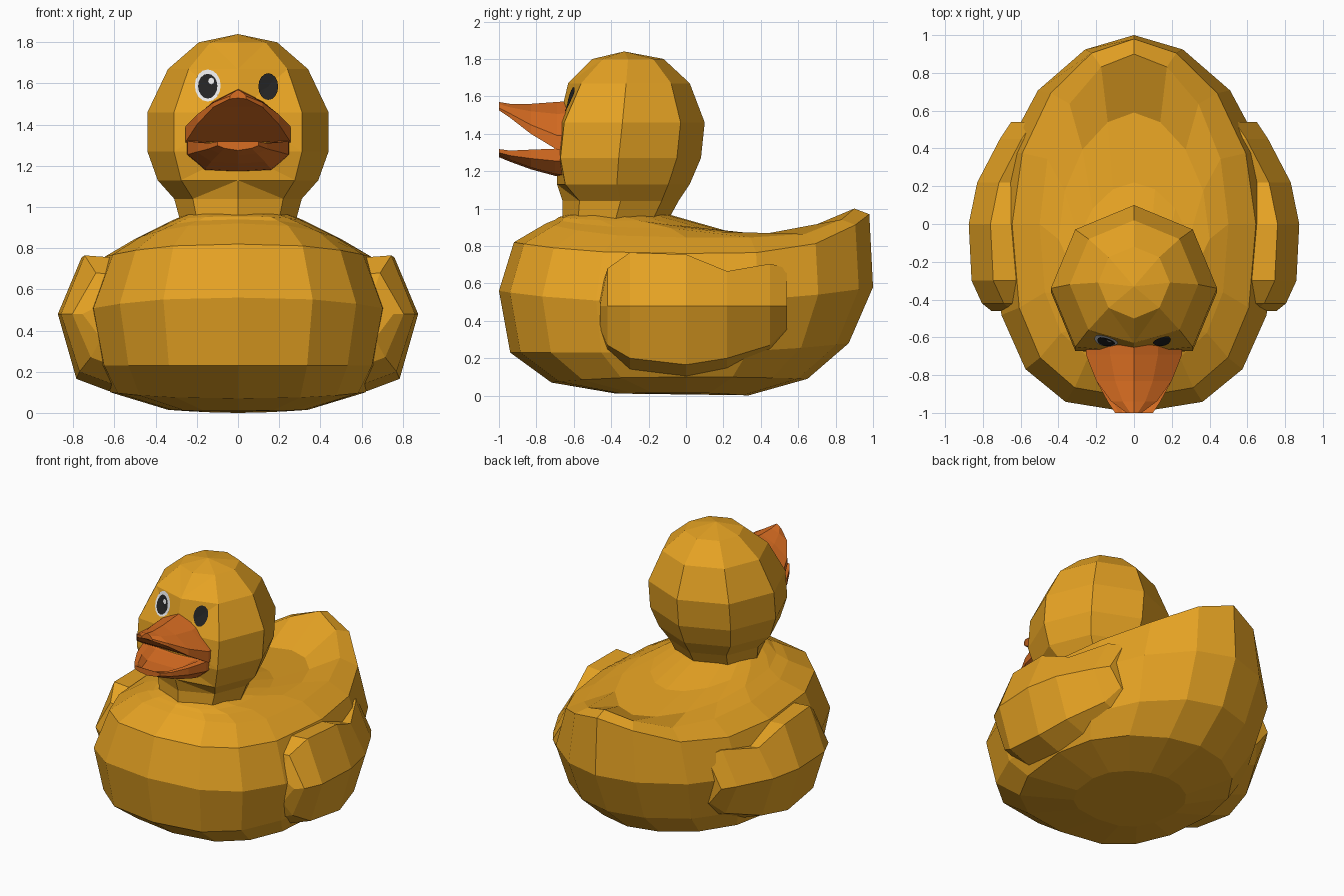
import bpy, bmesh, math
from mathutils import Vector
from mathutils.bvhtree import BVHTree

if "Cube" in bpy.data.objects:
    bpy.data.objects.remove(bpy.data.objects["Cube"])


def material(name, rgb):
    m = bpy.data.materials.new(name)
    m.diffuse_color = (*rgb, 1)
    m.use_nodes = True
    m.node_tree.nodes["Principled BSDF"].inputs["Base Color"].default_value = m.diffuse_color
    return m


YELLOW = material("warm yellow", (0.79, 0.365, 0.017))
ORANGE = material("bill orange", (0.70, 0.155, 0.016))
BLACK = material("eye black", (0.017, 0.017, 0.017))
WHITE = material("eye white", (0.8, 0.8, 0.8))


def finish(name, bm, mat, solid=True):
    if solid:
        bmesh.ops.remove_doubles(bm, verts=bm.verts, dist=0.002)
        bmesh.ops.recalc_face_normals(bm, faces=bm.faces)
    me = bpy.data.meshes.new(name)
    bm.to_mesh(me)
    bm.free()
    me.materials.append(mat)
    ob = bpy.data.objects.new(name, me)
    bpy.context.collection.objects.link(ob)
    return ob


def loft(name, rings, mat, triangles=False):
    """Skin a list of equal-length closed rings and cap both ends."""
    bm = bmesh.new()
    vs = [[bm.verts.new(p) for p in r] for r in rings]
    n = len(rings[0])
    for a, b in zip(vs, vs[1:]):
        for i in range(n):
            j = (i + 1) % n
            bm.faces.new((a[i], a[j], b[j], b[i]))
    bm.faces.new(vs[0])
    bm.faces.new(vs[-1])
    if triangles:
        bmesh.ops.triangulate(bm, faces=bm.faces)
    return finish(name, bm, mat)


# Body: stacked rings that sweep up into the tail
def body_ring(yf, yb, yc, hw, zf, zs, zb, p, n=16):
    pts = []
    for i in range(n):
        a = 2 * math.pi * i / n
        s, c = math.sin(a), math.cos(a)
        front = c < -1e-6
        x = math.copysign(hw * abs(s) ** (0.75 if front else 1.1), s)
        if front:
            y = yc - (yc - yf) * abs(c) ** 0.76
            z = zs + (zf - zs) * c * c
        else:
            c = max(c, 0)
            y = yc + (yb - yc) * c
            z = zs + (zb - zs) * c ** p
        pts.append((x, y, z))
    return pts


# front y, back y, centre y, half width, front z, side z, back z, tail sweep power
BODY = [(-.37, .33, 0, .34, .01, .015, 0, 2),
        (-.72, .65, 0, .62, .07, .10, .09, 2),
        (-.94, .87, 0, .69, .23, .23, .28, 2),
        (-1.0, 1.0, 0, .745, .56, .50, .58, 2),
        (-.92, .98, 0, .645, .82, .76, .97, 4),
        (-.75, .90, 0, .50, .92, .845, 1.0, 6),
        (-.70, .59, -.08, .40, .94, .895, .845, 1),
        (-.68, .22, -.25, .32, .955, .935, .88, 1),
        (-.64, -.08, -.36, .25, .965, .965, .965, 1)]
loft("body", [body_ring(*r) for r in BODY], YELLOW)


# Head and neck: eight-sided rings, flattened at the face
def head_ring(z, r, yb, yf):
    return [(r * math.sin(math.pi * i / 4),
             max(yf, yb - r + r * math.cos(math.pi * i / 4)), z) for i in range(8)]


HEAD = [(.93, .28, -.10, -.68), (1.04, .31, -.04, -.67), (1.13, .39, .02, -.69),
        (1.27, .44, .08, -.69), (1.46, .44, .10, -.68), (1.67, .34, .02, -.63),
        (1.80, .19, -.12, -.51), (1.84, .0005, -.33, -.34)]
head = loft("head", [head_ring(*r) for r in HEAD], YELLOW, triangles=True)

# Wings: raised slabs, pointed outward along the middle
WING = [(-.46, .54, .36, .755), (-.42, .68, .27, .805), (-.30, .765, .20, .86),
        (0, .755, .165, .875), (.22, .665, .20, .83), (.45, .705, .27, .71),
        (.54, .68, .36, .65)]  # y, top z, bottom z, outer x
for side, label in ((-1, "right_wing"), (1, "left_wing")):
    loft(label, [[(side * (x - .25), y, zb - .06), (side * (x - .09), y, zb), (side * x, y, .48),
                  (side * (x - .115), y, zt), (side * (x - .25), y, zt - .01)]
                 for y, zt, zb, x in WING], YELLOW)

# Upper bill: arched top with a sloping underside, lifted at the tip
UPPER = [(-.62, .255, 1.575, 1.31), (-.69, .255, 1.57, 1.315), (-.83, .20, 1.56, 1.40),
         (-.94, .12, 1.56, 1.485), (-1.0, .04, 1.57, 1.525)]
loft("upper_bill", [[(-w, y, zb), (-w, y, zb + .3 * (zt - zb)), (-.5 * w, y, zt - .25 * (zt - zb)),
                     (0, y, zt),
                     (.5 * w, y, zt - .25 * (zt - zb)), (w, y, zb + .3 * (zt - zb)), (w, y, zb),
                     (0, y, zb + .004)]
                    for y, w, zt, zb in UPPER], ORANGE)

# Lower bill: shallow scoop with a raised rim
LOWER = [(-.62, .25, 1.325, 1.165, 0), (-.70, .245, 1.32, 1.175, .015), (-.83, .20, 1.315, 1.21, .03),
         (-.94, .14, 1.31, 1.25, .025), (-1.0, .10, 1.318, 1.275, 0)]
loft("lower_bill", [[(-w, y, zt), (-w, y, zt - .45 * (zt - zb)), (-.65 * w, y, zb + .01), (0, y, zb),
                     (.65 * w, y, zb + .01), (w, y, zt - .45 * (zt - zb)), (w, y, zt),
                     (.8 * w, y, zt), (.6 * w, y, zt - d), (-.6 * w, y, zt - d),
                     (-.8 * w, y, zt)]
                    for y, w, zt, zb, d in LOWER], ORANGE)

# Eyes: thin discs laid onto the face
tree = BVHTree.FromPolygons([v.co for v in head.data.vertices],
                            [p.vertices for p in head.data.polygons])


def eye_disc(name, cx, cz, rx, rz, lift, mat, n=16):
    bm = bmesh.new()

    def on_face(k, i):
        a = 2 * math.pi * i / n
        x, z = cx + k * rx * math.cos(a), cz + k * rz * math.sin(a)
        hit = tree.ray_cast(Vector((x, -2, z)), Vector((0, 1, 0)))[0]
        return bm.verts.new((x, hit.y - lift, z))

    mid = on_face(0, 0)
    inner = [on_face(.5, i) for i in range(n)]
    rim = [on_face(1, i) for i in range(n)]
    for i in range(n):
        j = (i + 1) % n
        bm.faces.new((mid, inner[i], inner[j]))
        bm.faces.new((inner[i], rim[i], rim[j], inner[j]))
    finish(name, bm, mat, solid=False)


eye_disc("left_eye", .147, 1.585, .048, .065, .008, BLACK)
eye_disc("right_eye_white", -.147, 1.59, .063, .078, .006, WHITE)
eye_disc("right_eye", -.147, 1.587, .047, .06, .0115, BLACK)
eye_disc("right_eye_glint", -.13, 1.612, .015, .016, .016, WHITE, 8)
